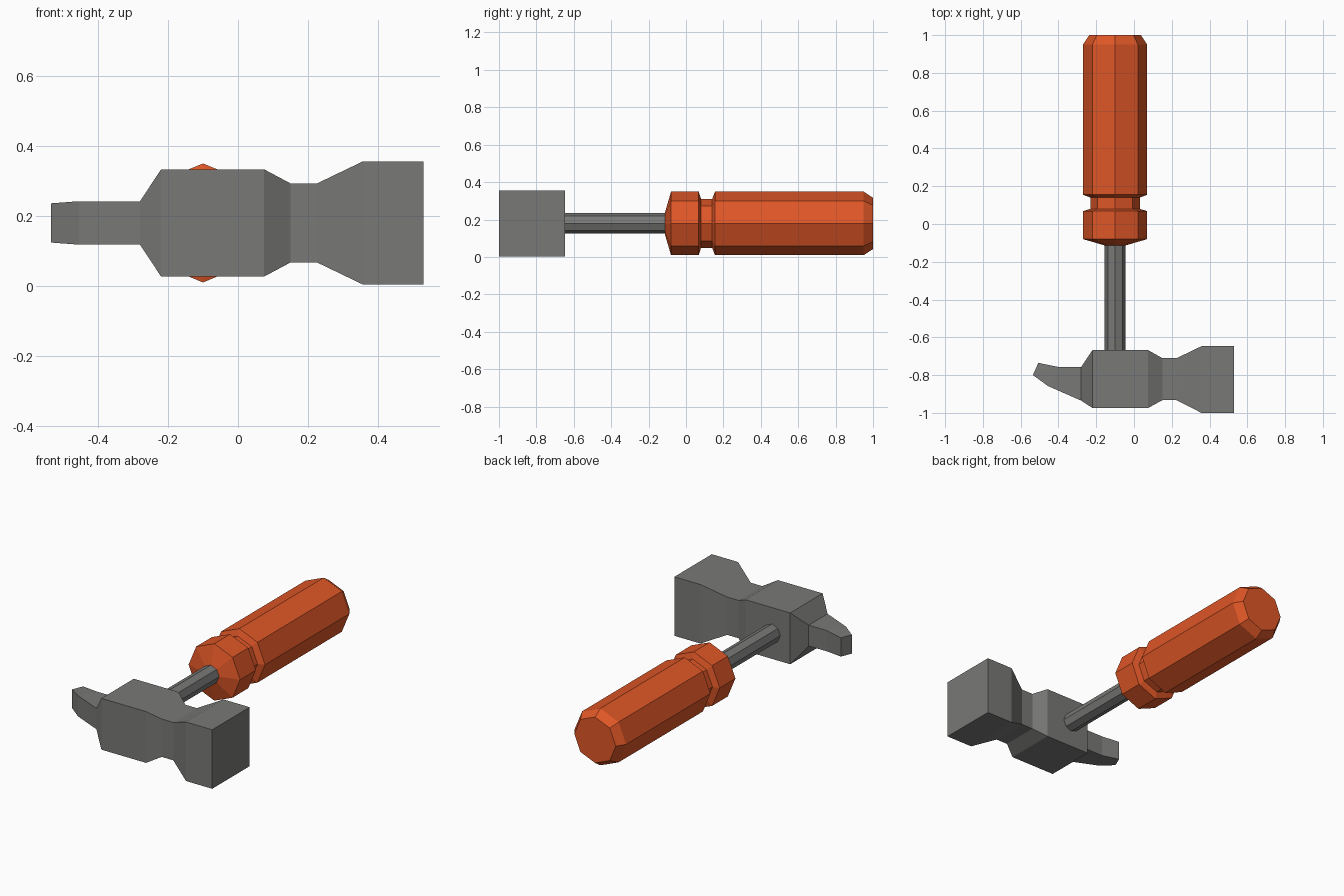
import bpy, bmesh, math

if "Cube" in bpy.data.objects:
    bpy.data.objects.remove(bpy.data.objects["Cube"])

CX, CZ = -0.10, 0.179   # axis shared by handle and shaft


def material(name, color):
    m = bpy.data.materials.new(name)
    m.diffuse_color = (*color, 1)
    m.use_nodes = True
    m.node_tree.nodes["Principled BSDF"].inputs["Base Color"].default_value = m.diffuse_color
    return m


def loft(name, rings, mat):
    """Skin a closed solid through rings of equal point count."""
    bm = bmesh.new()
    loops = [[bm.verts.new(p) for p in ring] for ring in rings]
    n = len(loops[0])
    for a, b in zip(loops, loops[1:]):
        for i in range(n):
            j = (i + 1) % n
            bm.faces.new((a[i], a[j], b[j], b[i]))
    bm.faces.new(loops[0])
    bm.faces.new(loops[-1])
    bmesh.ops.recalc_face_normals(bm, faces=bm.faces)
    mesh = bpy.data.meshes.new(name)
    bm.to_mesh(mesh)
    bm.free()
    mesh.materials.append(mat)
    ob = bpy.data.objects.new(name, mesh)
    bpy.context.collection.objects.link(ob)
    return ob


def octagon(y, r):
    return [(CX + r * math.sin(k * math.pi / 4), y, CZ + r * math.cos(k * math.pi / 4))
            for k in range(8)]


def section(x0, y0, x1, y1, half):
    """Rectangular head section from (x0, y0) to (x1, y1), half its height in z."""
    return [(x0, y0, CZ - half), (x1, y1, CZ - half),
            (x1, y1, CZ + half), (x0, y0, CZ + half)]


grey = material("steel grey", (0.19, 0.19, 0.185))
orange = material("handle orange", (0.74, 0.095, 0.02))

# Grip with groove and collar
grip = [(1.0, 0.137), (0.95, 0.17), (0.155, 0.17), (0.14, 0.131),
        (0.08, 0.131), (0.068, 0.17), (-0.08, 0.17), (-0.115, 0.05)]
loft("handle_grip", [octagon(y, r) for y, r in grip], orange)

# Steel shaft running into the head
loft("shaft", [octagon(-0.10, 0.055), octagon(-0.70, 0.055)], grey)

# Head: striking face, neck, body, then curved pick
head = [(0.53, -1.0, 0.53, -0.647, 0.176), (0.357, -1.0, 0.357, -0.647, 0.176),
        (0.226, -0.933, 0.226, -0.71, 0.113), (0.15, -0.933, 0.15, -0.71, 0.113),
        (0.075, -0.974, 0.075, -0.668, 0.153), (-0.22, -0.974, -0.22, -0.668, 0.153),
        (-0.28, -0.935, -0.28, -0.757, 0.062), (-0.455, -0.858, -0.40, -0.757, 0.062),
        (-0.535, -0.80, -0.507, -0.735, 0.056)]
loft("hammer_head", [section(*s) for s in head], grey)
